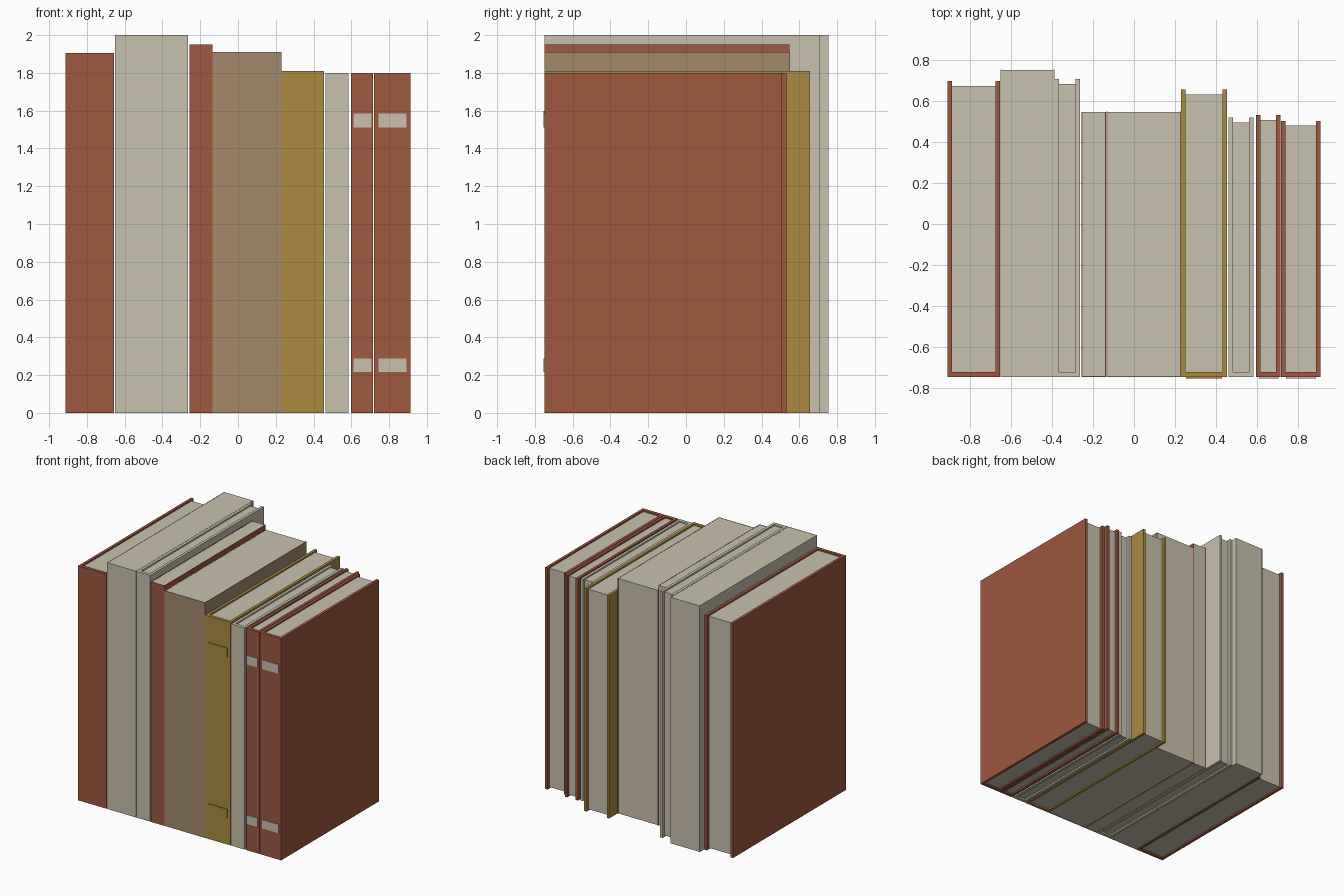
import bpy
import bmesh

default = bpy.data.objects.get("Cube")
if default:
    bpy.data.objects.remove(default, do_unlink=True)


def material(name, rgb):
    m = bpy.data.materials.new(name)
    m.use_nodes = True
    m.diffuse_color = (*rgb, 1)
    m.node_tree.nodes["Principled BSDF"].inputs["Base Color"].default_value = (*rgb, 1)
    return m


red = material("rust red", (0.342, 0.098, 0.05))
cream = material("cream", (0.584, 0.533, 0.423))
brown = material("tan brown", (0.366, 0.254, 0.147))
mustard = material("mustard", (0.407, 0.254, 0.051))

FRONT = -0.749


def prism(name, outline, z0, z1, mat):
    """Extrude a flat outline in x and y from z0 up to z1."""
    bm = bmesh.new()
    base = bm.faces.new([bm.verts.new((x, y, z0)) for x, y in outline])
    top = bmesh.ops.extrude_face_region(bm, geom=[base])["geom"]
    verts = [v for v in top if isinstance(v, bmesh.types.BMVert)]
    bmesh.ops.translate(bm, verts=verts, vec=(0, 0, z1 - z0))
    bmesh.ops.recalc_face_normals(bm, faces=bm.faces)
    mesh = bpy.data.meshes.new(name)
    bm.to_mesh(mesh)
    bm.free()
    mesh.materials.append(mat)
    ob = bpy.data.objects.new(name, mesh)
    bpy.context.collection.objects.link(ob)
    return ob


def box(name, x0, x1, y0, y1, z0, z1, mat):
    return prism(name, [(x0, y0), (x1, y0), (x1, y1), (x0, y1)], z0, z1, mat)


def book(name, x0, x1, back, height, mat, board=0.022, spine=0.026, inset=0.012, lip=0.024):
    """A U-shaped cover wrapped round a block of pages."""
    a, b, s = x0 + board, x1 - board, FRONT + spine
    prism(name + "_cover", [(x0, FRONT), (x1, FRONT), (x1, back), (b, back),
                            (b, s), (a, s), (a, back), (x0, back)], 0, height, mat)
    box(name + "_pages", a, b, s, back - lip, inset, height - inset, cream)


def spine_bands(name, x0, x1, mat, levels):
    """Thin raised labels on the spine."""
    for label, (z0, z1) in zip(("lower", "upper"), levels):
        box(f"{name}_{label}_band", x0, x1, FRONT - 0.006, FRONT, z0, z1, mat)


# Hardcover books with boards overhanging the pages
book("wide_red_book", -0.912, -0.656, 0.70, 1.905, red)
book("tall_cream_book", -0.388, -0.265, 0.71, 2.0, cream)
book("mustard_book", 0.23, 0.456, 0.657, 1.81, mustard)
book("slim_cream_book", 0.463, 0.585, 0.52, 1.8, cream)
book("slim_red_book", 0.597, 0.716, 0.533, 1.8, red)
book("end_red_book", 0.72, 0.912, 0.505, 1.8, red)

# Softcover books with thin covers flush with the pages
thin = dict(board=0.005, spine=0.005, inset=0.001, lip=0.001)
book("thick_cream_book", -0.652, -0.39, 0.755, 2.0, cream, **thin)
book("soft_red_book", -0.258, -0.136, 0.548, 1.95, red, **thin)
book("brown_book", -0.135, 0.229, 0.55, 1.91, brown, **thin)

# Spine labels
levels = [(0.217, 0.288), (1.512, 1.586)]
spine_bands("slim_red_book", 0.611, 0.706, cream, levels)
spine_bands("end_red_book", 0.743, 0.891, cream, levels)
spine_bands("mustard_book", 0.255, 0.431, mustard, [(0.217, 0.288), (1.525, 1.597)])
